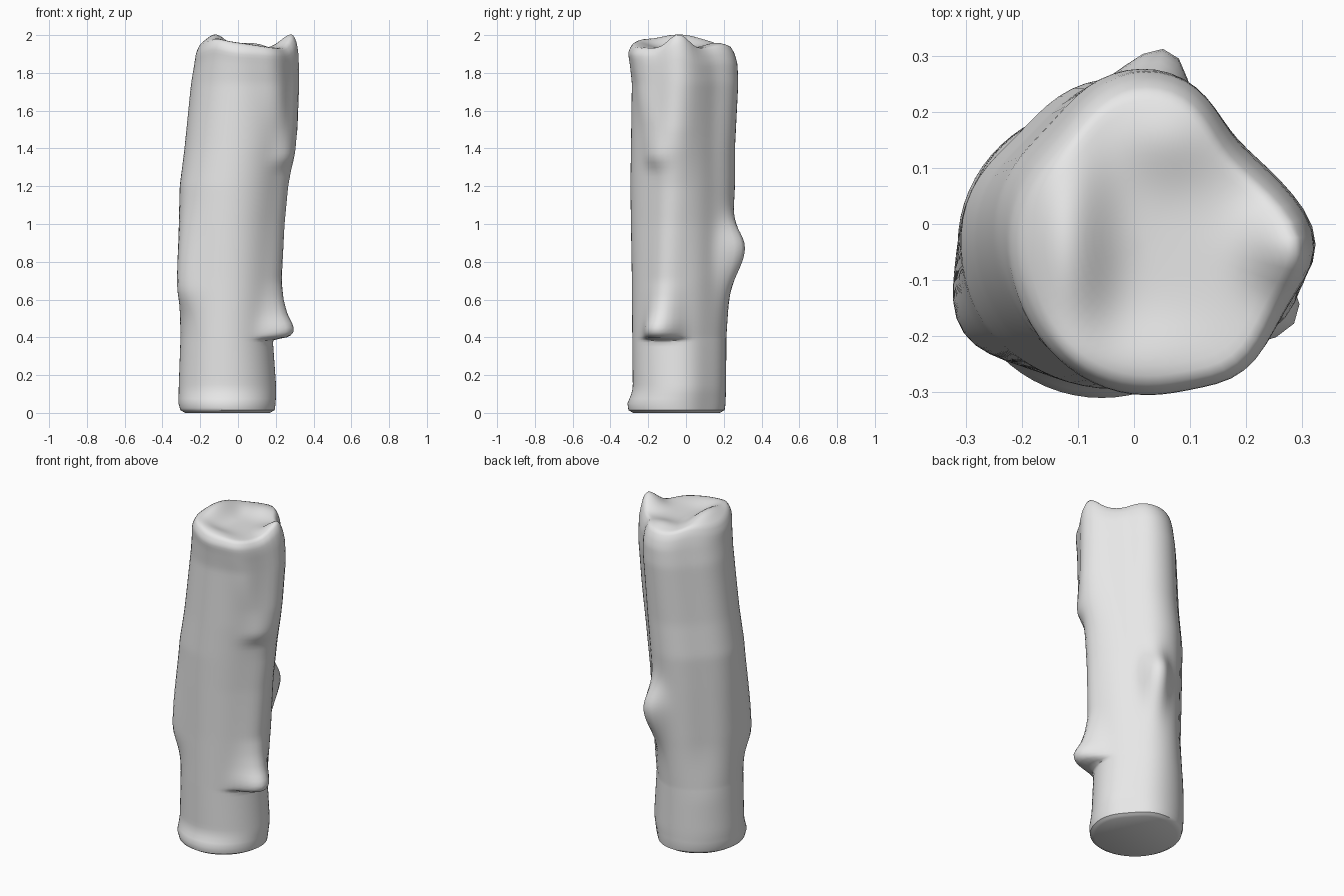
import bpy
import bmesh
from math import cos, sin, pi, exp, radians

SEGMENTS = 64

# Side extents of the wax column: height, left x, right x, front y, back y
EXTENTS = [
    (0.0, -.28, .17, -.28, .18),
    (.015, -.305, .195, -.305, .205),
    (.05, -.315, .2, -.31, .21),
    (.12, -.315, .205, -.282, .213),
    (.4, -.305, .185, -.285, .215),
    (.7, -.312, .205, -.287, .235),
    (1.0, -.312, .22, -.292, .25),
    (1.2, -.31, .24, -.295, .262),
    (1.4, -.285, .262, -.292, .262),
    (1.75, -.25, .278, -.287, .28),
    (1.9, -.232, .277, -.3, .275),
    (1.96, -.225, .27, -.308, .262),
    (2.0, -.205, .25, -.288, .24),
]
# Height and thickness of the long drip, ending in a blunt nub
LONG_DRIP = [(.385, 0), (.4, .11), (.43, .142), (.46, .135), (.52, .09),
             (.6, .06), (.7, .038), (1.2, .034), (1.5, .055), (1.9, .048),
             (2, .045)]
# Height and thickness of the short drip
SHORT_DRIP = [(1.28, 0), (1.35, .035), (1.5, .018), (1.75, .01), (2, .01)]


def sample(table, z):
    """Linear lookup by height, one value per remaining column."""
    z = min(max(z, table[0][0]), table[-1][0])
    for low, high in zip(table, table[1:]):
        if z <= high[0]:
            t = (z - low[0]) / (high[0] - low[0])
            return [a + (b - a) * t for a, b in zip(low[1:], high[1:])]


def bell(value, centre, width):
    return exp(-((value - centre) / width) ** 2)


def angle_bell(angle, degrees, width):
    gap = (angle - radians(degrees) + pi) % (2 * pi) - pi
    return bell(gap, 0, radians(width))


def ramp(z, low, high):
    t = min(max((z - low) / (high - low), 0), 1)
    return t * t * (3 - 2 * t)


def top_height(x, y):
    """Shallow molten top with a crest on the right and a peak at the drip."""
    crest = .075 * bell(x, -.12, .075) * bell(y, -.04, .2)
    peak = .085 * bell(x, .29, .08) * bell(y, -.04, .07)
    front = .03 * bell(y, -.25, .07) * bell(x, -.02, .15)
    back = .03 * bell(y, .16, .08) * bell(x, .06, .1)
    return 1.93 + crest + peak + front + back


def wall_point(angle, z):
    left, right, front, back = sample(EXTENTS, z)
    cx, cy = (left + right) / 2, (front + back) / 2
    rx, ry = (right - left) / 2, (back - front) / 2
    # Flattened back, fuller front left corner
    push = -(.02 + .022 * ramp(z, .4, 1.7)) * angle_bell(angle, 42, 24)
    push -= .03 * ramp(z, .3, .7) * angle_bell(angle, 135, 25)
    push += .022 * ramp(z, 1.3, 1.8) * angle_bell(angle, 318, 20)
    # Drips
    push += sample(LONG_DRIP, z)[0] * angle_bell(angle, -25 + 10.5 * z, 18)
    if z > SHORT_DRIP[0][0]:
        push += sample(SHORT_DRIP, z)[0] * angle_bell(
            angle, -30 - 25 * ramp(z, 1.35, 1.9), 13)
    # Lumps on the back and the right side
    lump = bell(z, .87, .13 if z > .87 else .18)
    push += .1 * lump * angle_bell(angle, 71, 14)
    lump = bell(z, .67, .4 if z > .67 else .12)
    push += .045 * lump * angle_bell(angle, 213, 20)
    x = cx + (rx + push) * cos(angle)
    y = cy + (ry + push) * sin(angle)
    return x, y, z + (top_height(x, y) - 2) * ramp(z, 1.7, 2)


angles = [2 * pi * i / SEGMENTS for i in range(SEGMENTS)]
heights = sorted({i / 40 for i in range(81)}
                 | {.008, .015, .385, .39, .41, 1.965, 1.985})
rings = [[wall_point(a, z) for a in angles] for z in heights]

# Top surface, shrinking toward the middle
mx, my = .03, -.02
rim = rings[-1]
for step in range(1, 16):
    scale = 1 - step / 16
    ring = []
    for x, y, z in rim:
        px, py = mx + (x - mx) * scale, my + (y - my) * scale
        ring.append((px, py, top_height(px, py)))
    rings.append(ring)

bm = bmesh.new()
loops = [[bm.verts.new(p) for p in ring] for ring in rings]
for lower, upper in zip(loops, loops[1:]):
    for i in range(SEGMENTS):
        j = (i + 1) % SEGMENTS
        bm.faces.new((lower[i], lower[j], upper[j], upper[i]))
bm.faces.new(reversed(loops[0]))
bm.faces.new(loops[-1])
# Soften the wax above the base
soft = [v for loop in loops[5:-1] for v in loop]
for _ in range(2):
    bmesh.ops.smooth_vert(bm, verts=soft, factor=.5,
                          use_axis_x=True, use_axis_y=True, use_axis_z=True)
bmesh.ops.recalc_face_normals(bm, faces=bm.faces)

cube = bpy.data.objects.get("Cube")
if cube:
    bpy.data.objects.remove(cube, do_unlink=True)

mesh = bpy.data.meshes.new("melted_candle")
bm.to_mesh(mesh)
bm.free()
candle = bpy.data.objects.new("melted_candle", mesh)
bpy.context.collection.objects.link(candle)

# Plain wax colour
wax = bpy.data.materials.new("pale_grey_wax")
wax.use_nodes = True
wax.diffuse_color = (.8, .8, .8, 1)
wax.node_tree.nodes["Principled BSDF"].inputs["Base Color"].default_value = (.8, .8, .8, 1)
mesh.materials.append(wax)

bpy.context.view_layer.objects.active = candle
candle.select_set(True)
bpy.ops.object.shade_smooth_by_angle(angle=radians(50))
